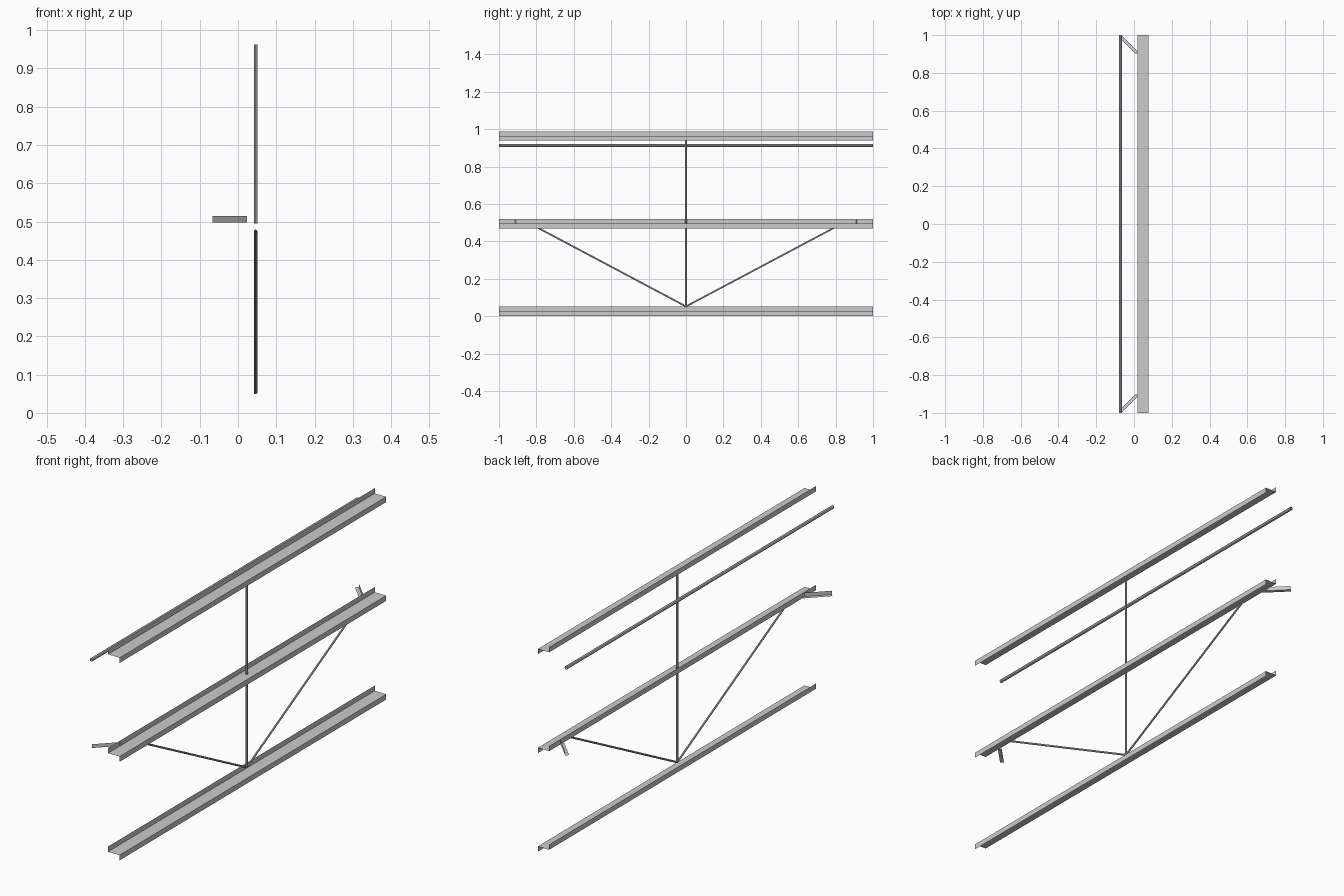
import bpy
from mathutils import Vector

if "Cube" in bpy.data.objects:
    bpy.data.objects.remove(bpy.data.objects["Cube"])


def make_object(name, verts, faces):
    mesh = bpy.data.meshes.new(name)
    mesh.from_pydata(verts, [], faces)
    mesh.update()
    obj = bpy.data.objects.new(name, mesh)
    bpy.context.collection.objects.link(obj)
    return obj


def sheet(name, start, end):
    """Open thin-sheet profile bridged from one section to the other."""
    n = len(start)
    faces = [(i, i + 1, n + i + 1, n + i) for i in range(n - 1)]
    return make_object(name, start + end, faces)


def tube(name, a, b, radius, sides=8):
    """Open-ended round tube between two points."""
    a, b = Vector(a), Vector(b)
    bpy.ops.mesh.primitive_cylinder_add(vertices=sides, radius=radius,
                                        depth=(b - a).length, end_fill_type='NOTHING',
                                        location=(a + b) / 2)
    obj = bpy.context.object
    obj.name = name
    obj.rotation_euler = (b - a).to_track_quat('Z', 'Y').to_euler()
    bpy.ops.object.shade_smooth_by_angle()
    return obj


# Three folded Z-section rails: inner flange up, outer flange down
X0, X1, H = 0.018, 0.078, 0.05
XC = 0.046
for name, z in (("bottom_rail", 0.002), ("middle_rail", 0.47), ("top_rail", 0.939)):
    section = [(X0, z + H), (X0, z + H / 2), (X1, z + H / 2), (X1, z)]
    sheet(name, [(x, -1, h) for x, h in section], [(x, 1, h) for x, h in section])

# Vertical posts between the rails
tube("lower_post", (XC, 0, 0.052), (XC, 0, 0.475), 0.0045)
tube("upper_post", (XC, 0, 0.495), (XC, 0, 0.963), 0.0045)

# Handrail tube behind the top rail
tube("handrail", (-0.0705, -1, 0.914), (-0.0705, 1, 0.914), 0.0078)

for side, s in (("front", -1), ("back", 1)):
    # Diagonal brace fanning out from the post foot
    tube(side + "_brace", (XC, 0, 0.053), (XC, s * 0.795, 0.475), 0.0045)
    # Angle-section bracket splayed from the middle rail
    near, far = (0.023, 0.91), (-0.066, 1.0)
    ends = []
    for x, y in (near, far):
        ends.append([(x, s * y, 0.515), (x, s * y, 0.497),
                     (x - 0.012, s * (y - 0.012), 0.497)])
    sheet(side + "_bracket", *ends)
